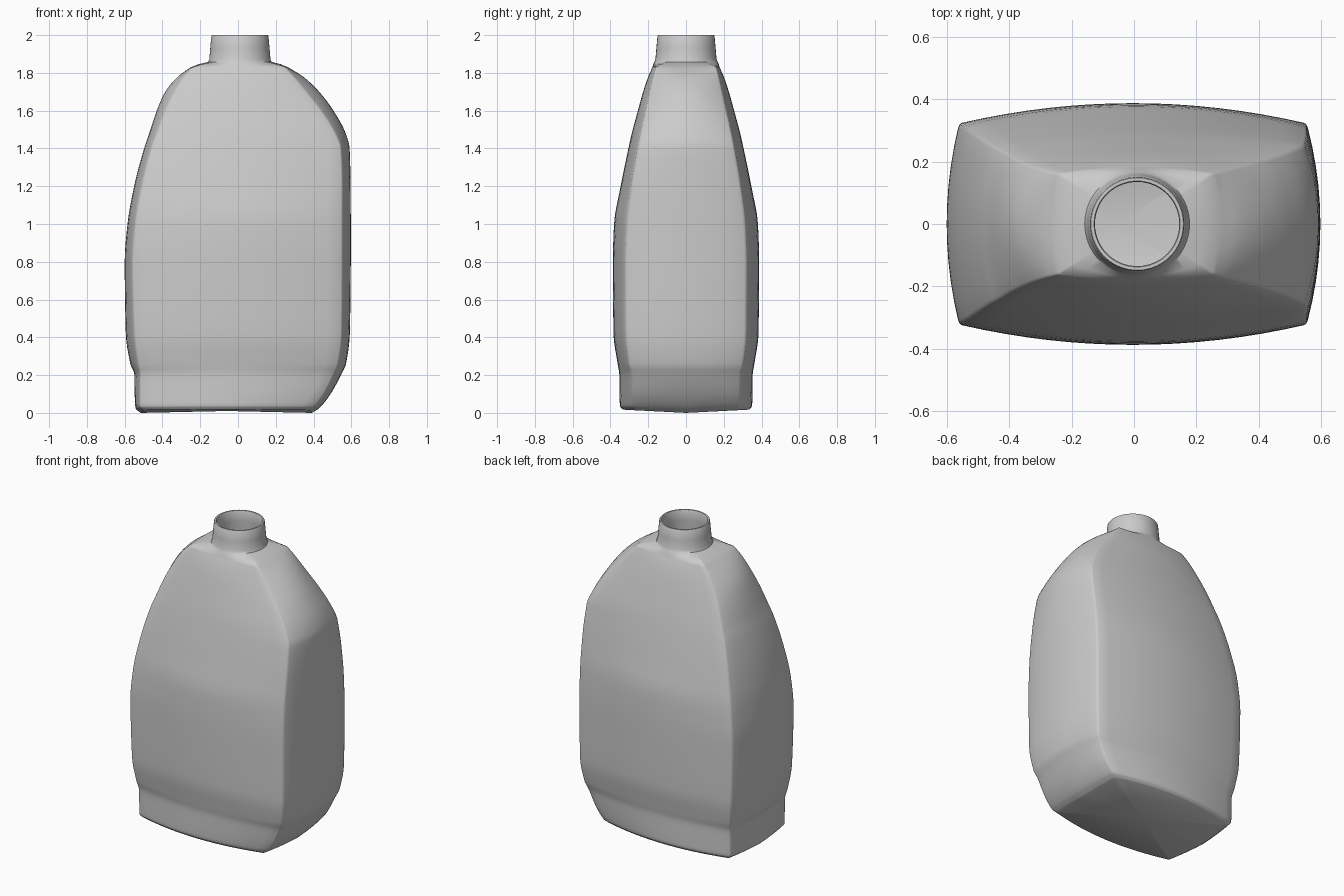
import bpy, bmesh, math

if "Cube" in bpy.data.objects:
    bpy.data.objects.remove(bpy.data.objects["Cube"])

# Body sections: z, left bulge x, left corner x, right corner x, right bulge x, side bulge y, corner y
ROWS = [
    (0.000, -0.515, -0.50, 0.375, 0.39, 0.335, 0.270),
    (0.025, -0.543, -0.52, 0.405, 0.43, 0.350, 0.285),
    (0.10, -0.547, -0.52, 0.455, 0.49, 0.352, 0.287),
    (0.20, -0.548, -0.52, 0.505, 0.545, 0.353, 0.290),
    (0.26, -0.570, -0.53, 0.530, 0.572, 0.362, 0.303),
    (0.42, -0.594, -0.55, 0.550, 0.592, 0.384, 0.320),
    (0.80, -0.600, -0.56, 0.553, 0.597, 0.387, 0.322),
    (1.00, -0.585, -0.545, 0.553, 0.597, 0.381, 0.314),
    (1.20, -0.550, -0.51, 0.553, 0.596, 0.346, 0.290),
    (1.40, -0.497, -0.46, 0.545, 0.591, 0.305, 0.256),
    (1.48, -0.470, -0.43, 0.515, 0.570, 0.287, 0.240),
    (1.60, -0.430, -0.385, 0.440, 0.505, 0.255, 0.213),
    (1.70, -0.385, -0.335, 0.360, 0.430, 0.227, 0.190),
    (1.78, -0.318, -0.285, 0.295, 0.345, 0.200, 0.172),
    (1.83, -0.250, -0.240, 0.250, 0.265, 0.178, 0.160),
]
N_END, N_SIDE = 10, 16
NECK_X = 0.01


def slope(i, k):
    """Monotone slope of column k at row i."""
    if i == 0 or i == len(ROWS) - 1:
        a, b = (0, 1) if i == 0 else (i - 1, i)
        return (ROWS[b][k] - ROWS[a][k]) / (ROWS[b][0] - ROWS[a][0])
    d0 = (ROWS[i][k] - ROWS[i - 1][k]) / (ROWS[i][0] - ROWS[i - 1][0])
    d1 = (ROWS[i + 1][k] - ROWS[i][k]) / (ROWS[i + 1][0] - ROWS[i][0])
    return 0 if d0 * d1 <= 0 else 2 * d0 * d1 / (d0 + d1)


def sample(i, t):
    """Smooth section between row i and i + 1."""
    h = ROWS[i + 1][0] - ROWS[i][0]
    out = [ROWS[i][0] + h * t]
    for k in range(1, 7):
        out.append((2*t**3 - 3*t**2 + 1) * ROWS[i][k] + (t**3 - 2*t**2 + t) * h * slope(i, k)
                   + (3*t**2 - 2*t**3) * ROWS[i + 1][k] + (t**3 - t**2) * h * slope(i + 1, k))
    return out


def section(row):
    """Bulged rectangle with slightly rounded corners, anticlockwise from above."""
    z, xl, cl, cr, xr, ym, yc = row

    def span(n):
        return [-0.95 + 1.9 * j / n for j in range(n + 1)]

    def front(t):
        return ((cl + cr) / 2 + t * (cr - cl) / 2, -(yc + (ym - yc) * (1 - t * t)))

    def right(t):
        return (cr + (xr - cr) * (1 - t * t), t * yc)

    def back(t):
        x, y = front(-t)
        return (x, -y)

    def left(t):
        return (cl + (xl - cl) * (1 - t * t), -t * yc)

    sides = [(front, N_SIDE), (right, N_END), (back, N_SIDE), (left, N_END)]
    pts = []
    for s, (f, n) in enumerate(sides):
        # shorten each side near its corners by an equal absolute amount
        e = 0.985 if n == N_SIDE else 0.955
        pts += [f(t * e / 0.95) for t in span(n)]
        g, m = sides[(s + 1) % 4]
        e2 = 0.985 if m == N_SIDE else 0.955
        a, c, b = f(e), f(1), g(-e2)
        pts.append(tuple(0.25 * a[q] + 0.5 * c[q] + 0.25 * b[q] for q in (0, 1)))
    # the bottom edge lifts a little towards front and back
    lift = 0.018 * max(0, 1 - z / 0.1)
    return [(x, y, z + lift * abs(y) / 0.35) for x, y in pts]


def circle(r, z, base):
    """Ring with points at the same bearings as the base section."""
    out = []
    for x, y, _ in base:
        a = math.atan2(y, x - NECK_X)
        out.append((NECK_X + r * math.cos(a), r * math.sin(a), z))
    return out


# Body rings
rings = []
for i in range(len(ROWS) - 1):
    for j in range(4):
        rings.append(section(sample(i, j / 4)))
shoulder = section(ROWS[-1])
rings.append(shoulder)

# Shoulder blend, neck, rim and inner wall
foot = circle(0.168, 1.858, shoulder)
rings.append([tuple(p[q] * 0.55 + c[q] * 0.45 for q in (0, 1)) + (1.846,)
              for p, c in zip(shoulder, foot)])
for r, z in [(0.168, 1.858), (0.162, 1.872), (0.157, 1.93), (0.151, 1.995), (0.148, 2.0),
             (0.138, 2.0), (0.135, 1.995), (0.138, 1.93), (0.142, 1.87)]:
    rings.append(circle(r, z, shoulder))

# Skin the rings and close the base
bm = bmesh.new()
loops = [[bm.verts.new(p) for p in ring] for ring in rings]
n = len(loops[0])
for lo, hi in zip(loops, loops[1:]):
    for k in range(n):
        bm.faces.new((lo[k], lo[(k + 1) % n], hi[(k + 1) % n], hi[k]))
centre = bm.verts.new((-0.06, 0, 0.01))
for k in range(n):
    bm.faces.new((centre, loops[0][(k + 1) % n], loops[0][k]))

mesh = bpy.data.meshes.new("bottle")
bm.to_mesh(mesh)
bm.free()
bottle = bpy.data.objects.new("bottle", mesh)
bpy.context.collection.objects.link(bottle)
bpy.context.view_layer.objects.active = bottle
bottle.select_set(True)
bpy.ops.object.shade_smooth_by_angle(angle=math.radians(50))
